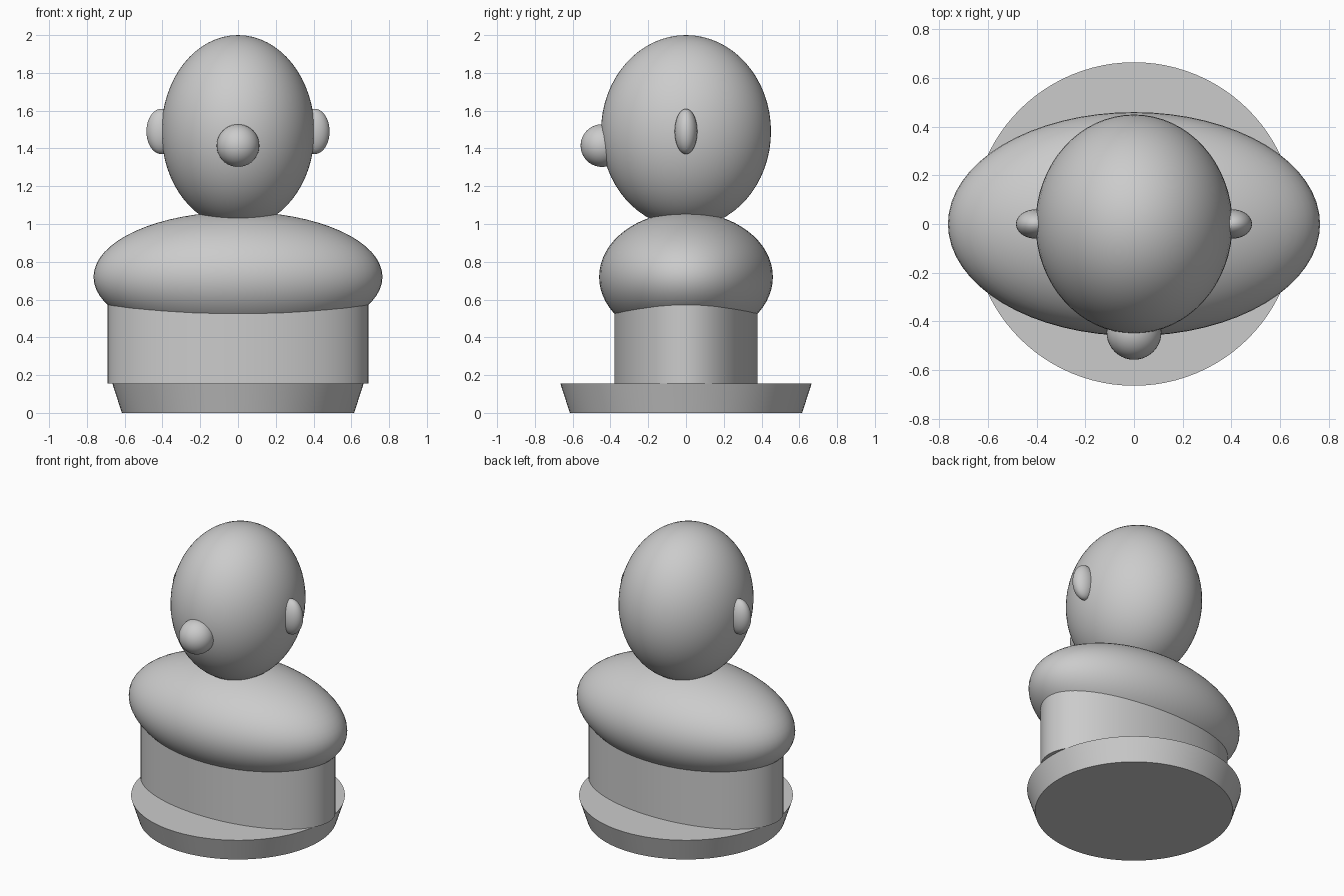
import bpy

old = bpy.data.objects.get("Cube")
if old:
    bpy.data.objects.remove(old, do_unlink=True)

grey = bpy.data.materials.new("plain grey")
grey.use_nodes = True
colour = (0.6, 0.6, 0.6, 1)
grey.diffuse_color = colour
grey.node_tree.nodes["Principled BSDF"].inputs["Base Color"].default_value = colour


def finish(name):
    """Name the active part, colour it and smooth its rounded faces."""
    ob = bpy.context.object
    ob.name = ob.data.name = name
    ob.data.materials.append(grey)
    bpy.ops.object.transform_apply(location=False, rotation=False, scale=True)
    bpy.ops.object.shade_smooth_by_angle(angle=0.6)
    return ob


def ellipsoid(name, centre, radii, segments=64):
    bpy.ops.mesh.primitive_uv_sphere_add(
        segments=segments, ring_count=segments // 2, radius=1, location=centre)
    bpy.context.object.scale = radii
    return finish(name)


def drum(name, r_bottom, r_top, z0, z1, depth_ratio=1):
    bpy.ops.mesh.primitive_cone_add(
        vertices=96, radius1=r_bottom, radius2=r_top, depth=z1 - z0,
        location=(0, 0, (z0 + z1) / 2))
    bpy.context.object.scale = (1, depth_ratio, 1)
    return finish(name)


# Flared round plinth and oval torso
drum("base", 0.615, 0.665, 0, 0.155)
drum("torso", 0.69, 0.69, 0.155, 0.72, 0.55)

# Broad shoulders and head
ellipsoid("shoulders", (0, 0, 0.72), (0.765, 0.46, 0.345))
ellipsoid("head", (0, 0, 1.49), (0.405, 0.45, 0.51))

# Nose and ears
ellipsoid("nose", (0, -0.445, 1.415), (0.113, 0.113, 0.113), 40)
for side, label in ((1, "left"), (-1, "right")):
    ellipsoid(label + "_ear", (side * 0.405, 0, 1.49), (0.08, 0.06, 0.12), 40)
